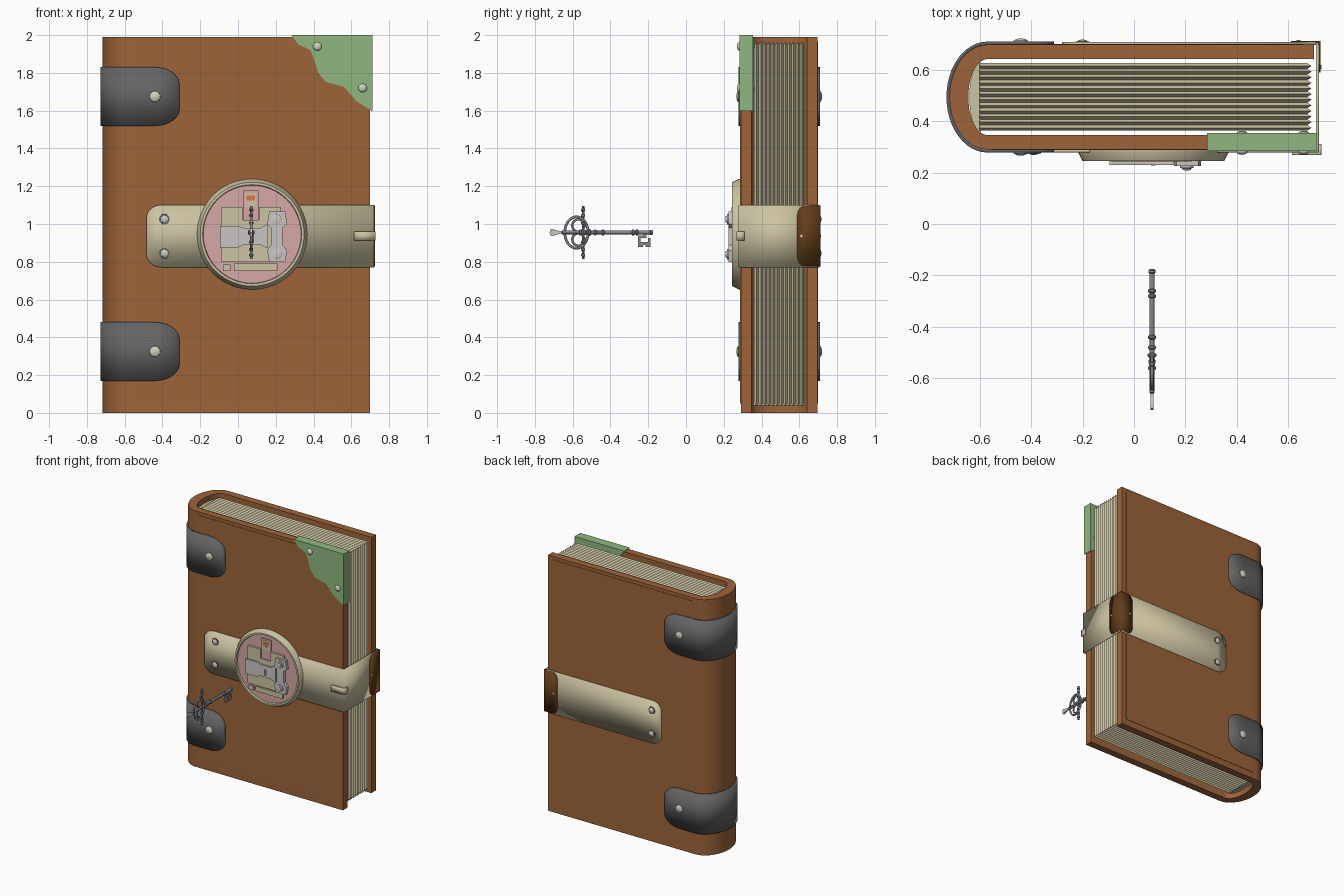
import bpy, bmesh
from math import sin, cos, pi, sqrt
from mathutils import Vector

if "Cube" in bpy.data.objects:
    bpy.data.objects.remove(bpy.data.objects["Cube"])


def material(name, r, g, b):
    m = bpy.data.materials.new(name)
    m.use_nodes = True
    col = [(c / 255) ** 2.2 for c in (r, g, b)] + [1]
    m.diffuse_color = col
    m.node_tree.nodes["Principled BSDF"].inputs["Base Color"].default_value = col
    return m


leather = material("brown leather", 156, 100, 60)
cream = material("cream", 203, 194, 160)
iron = material("dark iron", 100, 100, 100)
green = material("green metal", 142, 182, 127)
dark = material("dark brown leather", 98, 63, 33)
pink = material("pink enamel", 214, 166, 166)
silver = material("pale silver", 200, 196, 194)
steel = material("key steel", 135, 135, 140)
pearl = material("rivet pearl", 212, 207, 192)
orange = material("orange enamel", 215, 120, 70)


def finish(name, bm, mat):
    bmesh.ops.remove_doubles(bm, verts=bm.verts, dist=1e-5)
    bmesh.ops.recalc_face_normals(bm, faces=bm.faces)
    me = bpy.data.meshes.new(name)
    bm.to_mesh(me)
    bm.free()
    ob = bpy.data.objects.new(name, me)
    bpy.context.collection.objects.link(ob)
    me.materials.append(mat)
    return ob


def prism(name, pts, lo, hi, mat, axis="y"):
    """Extrude a 2D outline along y (outline in x, z), z (x, y) or x (y, z)."""
    place = {"y": lambda p, t: (p[0], t, p[1]),
             "z": lambda p, t: (p[0], p[1], t),
             "x": lambda p, t: (t, p[0], p[1])}[axis]
    bm = bmesh.new()
    a, b = [[bm.verts.new(place(p, t)) for p in pts] for t in (lo, hi)]
    bm.faces.new(a)
    bm.faces.new(b)
    for i in range(len(pts)):
        j = (i + 1) % len(pts)
        bm.faces.new((a[i], a[j], b[j], b[i]))
    return finish(name, bm, mat)


def rect(x0, x1, z0, z1):
    return [(x0, z0), (x1, z0), (x1, z1), (x0, z1)]


def lathe(name, profile, origin, mat, axis=(0, 1, 0), n=24):
    """Revolve (radius, distance) pairs about an axis through origin."""
    ax = Vector(axis)
    u = ax.orthogonal().normalized()
    v = ax.cross(u)
    bm = bmesh.new()
    rings = [[bm.verts.new(Vector(origin) + ax * t + (u * cos(2 * pi * k / n)
              + v * sin(2 * pi * k / n)) * max(r, 1e-7)) for k in range(n)]
             for r, t in profile]
    for a, b in zip(rings, rings[1:]):
        for k in range(n):
            bm.faces.new((a[k], a[k - 1], b[k - 1], b[k]))
    return finish(name, bm, mat)


def rivet(name, x, y, z, r, out, mat=pearl, h=0.02):
    dome = [(r * cos(a * pi / 8), h * sin(a * pi / 8)) for a in range(5)]
    lathe(name, [(r, -0.006)] + dome, (x, y, z), mat, (0, out, 0), 16)


def wrap(name, path, halves, zc, mat, thick=0.012):
    """A band standing along a plan path, with its own half height at each point."""
    bm = bmesh.new()
    cols = [[bm.verts.new((x, y, zc + s * h)) for s in (-1, 1)]
            for (x, y), h in zip(path, halves)]
    for a, b in zip(cols, cols[1:]):
        bm.faces.new((a[0], b[0], b[1], a[1]))
    ob = finish(name, bm, mat)
    mod = ob.modifiers.new("thickness", "SOLIDIFY")
    mod.thickness, mod.offset, mod.use_even_offset = thick, 0, True
    return ob


def tube(name, pts, r, mat, closed=True):
    cu = bpy.data.curves.new(name, "CURVE")
    cu.dimensions, cu.bevel_depth, cu.bevel_resolution = "3D", r, 2
    cu.use_fill_caps = True
    sp = cu.splines.new("POLY")
    sp.points.add(len(pts) - 1)
    for p, q in zip(sp.points, pts):
        p.co = (*q, 1)
    sp.use_cyclic_u = closed
    ob = bpy.data.objects.new(name, cu)
    bpy.context.collection.objects.link(ob)
    cu.materials.append(mat)


# Book cover: a U-shaped section running round the spine
FRONT, BACK, EDGE, SPINE = 0.29, 0.697, 0.70, -0.57
MID, HALF = (FRONT + BACK) / 2, (BACK - FRONT) / 2


def u_path(off, rx, ends):
    arc = [(SPINE - (rx + off) * sin(a * pi / 24), MID - (HALF + off) * cos(a * pi / 24))
           for a in range(25)]
    return ([(x, MID - HALF - off) for x in ends] + arc
            + [(x, MID + HALF + off) for x in reversed(ends)])


prism("cover", u_path(0, 0.147, [EDGE]) + u_path(-0.056, 0.13, [EDGE])[::-1], 0, 1.99, leather, "z")
for side, y, out in (("front", FRONT, -1), ("back", BACK, 1)):
    prism(side + "_cover_panel", rect(-0.55, 0.66, 0.05, 1.965), y, y + out * 0.003, leather)

# Page block: pleated on the three open sides, rounded at the spine
bm = bmesh.new()
SHEETS = 12
rings = []
for i in range(2 * SHEETS + 1):
    d = 0.016 * ((i + 1) % 2)
    y = 0.363 + 0.262 * i / (2 * SHEETS)
    rings.append([bm.verts.new((x, y, z)) for x, z in rect(-0.6, 0.69 - d, 0.035 + d, 1.965 - d)])
for a, b in zip(rings, rings[1:]):
    for k in range(4):
        bm.faces.new((a[k], a[k - 1], b[k - 1], b[k]))
bm.faces.new(rings[0])
bm.faces.new(rings[-1])
finish("pages", bm, cream)
prism("page_spine", [(-0.595 - 0.045 * sin(a * pi / 12), MID - 0.135 * cos(a * pi / 12))
                     for a in range(13)], 0.04, 1.95, cream, "z")


def rounded(path, x_end, h, rx, ry):
    out = []
    for x, _ in path:
        t = 1 - min(max(abs(x - x_end) / rx, 0), 1)
        out.append(h - ry * (1 - sqrt(1 - t * t)))
    return out


# Iron hinges wrapped round the spine
steps = [-0.31 - 0.13 * (1 - cos(k * pi / 20)) for k in range(11)]
for label, z in (("upper", 1.675), ("lower", 0.325)):
    path = u_path(0.006, 0.147, steps)
    wrap(label + "_hinge", path, rounded(path, -0.31, 0.155, 0.13, 0.09), z, iron)
    rivet(label + "_hinge_front_rivet", -0.44, FRONT - 0.01, z, 0.03, -1, h=0.014)
    rivet(label + "_hinge_back_rivet", -0.44, BACK + 0.01, z, 0.03, 1, h=0.014)

# Strap: front and fore edge, then the back half and its dark clasp
ease = [0.08 * (1 - cos(k * pi / 16)) for k in range(9)]
path = [(-0.485 + e, FRONT - 0.006) for e in ease] + [(0.714, FRONT - 0.006), (0.714, BACK)]
wrap("front_strap", path, rounded(path, -0.485, 0.165, 0.08, 0.07), 0.936, cream)
path = [(-0.28 + e, BACK + 0.004) for e in ease] + [(0.708, BACK + 0.004)]
wrap("back_strap", path, rounded(path, -0.28, 0.165, 0.08, 0.07), 0.936, cream)
e = [0.04 * (1 - cos(k * pi / 12)) for k in range(7)]
wrap("clasp", [(0.72, 0.588 + k) for k in e] + [(0.72, 0.707)] + [(0.61 + k, 0.707) for k in e[::-1]],
     [0.1 + 0.06 * sin(k * pi / 12) for k in range(7)] + [0.162]
     + [0.1 + 0.06 * sin(k * pi / 12) for k in range(6, -1, -1)], 0.936, dark, 0.01)
lathe("clasp_stud", [(0.008, 0), (0.008, 0.004), (0, 0.005)], (0.724, 0.61, 0.936), pearl, (1, 0, 0), 10)
lathe("clasp_back_stud", [(0.008, 0), (0.008, 0.004), (0, 0.005)], (0.64, 0.711, 0.936), pearl, n=10)
wrap("strap_tab", [(0.615, 0.273), (0.723, 0.273), (0.723, 0.31)], [0.024] * 3, 0.936, cream, 0.01)
for z in (0.845, 1.025):
    for side, x, y, out in (("front", -0.39, FRONT - 0.012, -1), ("back", -0.2, BACK + 0.01, 1)):
        lathe(side + "_strap_washer", [(0.028, 0), (0.028, 0.003), (0, 0.003)], (x, y, z), iron, (0, out, 0))
        rivet(side + "_strap_rivet", x, y, z, 0.021, out, h=0.01)

# Green corner guard over the front board
prism("corner_guard", [(0.283, 2), (0.32, 1.95), (0.385, 1.92), (0.426, 1.8), (0.463, 1.752),
                       (0.56, 1.727), (0.627, 1.65), (0.712, 1.597), (0.712, 2)], 0.283, 0.354, green)
for x, z in ((0.42, 1.94), (0.66, 1.72)):
    rivet("corner_rivet", x, 0.283, z, 0.023, -1, h=0.014)
    rivet("corner_inner_rivet", x, 0.354, z, 0.02, 1, h=0.008)

# Lock: rim, enamel dial and stepped plates
CX, CZ = 0.075, 0.946
lathe("lock_rim", [(0.293, 0.29), (0.293, 0.28), (0.275, 0.244), (0.262, 0.244), (0.258, 0.262)],
      (CX, 0, CZ), cream, n=48)
lathe("lock_dial", [(0.261, 0.262), (0.261, 0.258), (0, 0.258)], (CX, 0, CZ), pink, n=48)
for name, box, front, mat in (
        ("lock_plate_left", (-0.088, 0.025, 0.8, 1.09), 0.242, cream),
        ("lock_plate_right", (0.11, 0.225, 0.8, 1.09), 0.242, cream),
        ("lock_plate_base", (0.025, 0.11, 0.8, 1.02), 0.242, cream),
        ("lock_slot", (0.027, 0.108, 1.02, 1.178), 0.25, pink),
        ("lock_emblem", (0.038, 0.098, 1.09, 1.165), 0.247, cream),
        ("emblem_top", (0.045, 0.091, 1.125, 1.15), 0.243, orange),
        ("emblem_base", (0.058, 0.078, 1.095, 1.12), 0.243, silver),
        ("lock_sill", (-0.02, 0.21, 0.752, 0.79), 0.246, cream),
        ("lock_foot", (-0.08, -0.04, 0.752, 0.785), 0.246, cream)):
    prism(name, rect(*box), 0.26, front, mat)
prism("lock_bolt", [(-0.095, 0.875), (0, 0.875), (0.03, 0.89), (0.12, 0.89), (0.16, 0.87), (0.16, 1),
                    (0.12, 0.98), (0.03, 0.98), (0, 0.99), (-0.095, 0.99)], 0.25, 0.23, silver)
prism("lock_bracket", [(0.165, 0.8), (0.25, 0.8), (0.26, 0.86), (0.235, 0.89), (0.235, 0.98),
                       (0.26, 1), (0.25, 1.065), (0.165, 1.065), (0.155, 1), (0.175, 0.98),
                       (0.175, 0.89), (0.155, 0.86)], 0.25, 0.226, silver)
prism("keyhole", rect(0.066, 0.084, 0.905, 0.95), 0.232, 0.228, iron)
for z in (0.84, 1.025):
    lathe("bracket_knob", [(0.027, 0), (0.027, 0.008), (0.017, 0.01), (0.017, 0.016), (0, 0.018)],
          (0.205, 0.226, z), silver, (0, -1, 0), 16)

# Key: turned shaft, toothed bit, looped bow and pointed tail
KX, KZ = 0.07, 0.955


def turned(name, length, r, collars, origin, axis):
    prof = [(0, 0), (r, 0)]
    for t, big in collars:
        prof += [(r, t - 0.008), (big, t - 0.004), (big, t + 0.004), (r, t + 0.008)]
    lathe(name, prof + [(r, length), (0, length)], origin, steel, axis, 12)


turned("key_shaft", 0.475, 0.011, [(0.09, 0.016), (0.115, 0.015), (0.14, 0.018), (0.17, 0.016),
       (0.21, 0.016), (0.37, 0.016), (0.39, 0.016), (0.465, 0.014)], (KX, -0.65, KZ), (0, 1, 0))
prism("key_bit", [(-0.255, 0.94), (-0.255, 0.878), (-0.228, 0.878), (-0.228, 0.89), (-0.215, 0.89),
                  (-0.215, 0.878), (-0.187, 0.878), (-0.187, 0.925), (-0.2, 0.925), (-0.2, 0.905),
                  (-0.24, 0.905), (-0.24, 0.925), (-0.21, 0.925), (-0.21, 0.95), (-0.225, 0.95),
                  (-0.225, 0.94)], KX - 0.006, KX + 0.006, steel, "x")
turned("key_cross_rod", 0.28, 0.007, [(0.02, 0.012), (0.05, 0.011), (0.09, 0.012), (0.19, 0.012),
       (0.23, 0.011), (0.26, 0.012)], (KX, -0.545, KZ - 0.14), (0, 0, 1))


def loop(cy, cz, ry, rz):
    return [(KX, cy + ry * cos(k * pi / 16), cz + rz * sin(k * pi / 16)) for k in range(32)]


tube("key_bow", loop(-0.58, KZ, 0.062, 0.083), 0.007, steel)
for s in (-1, 1):
    tube("key_bow_loop", loop(-0.57, KZ + s * 0.037, 0.032, 0.032), 0.006, steel)
lathe("key_tail", [(0, 0), (0.011, 0.01), (0.008, 0.03), (0.011, 0.04)], (KX, -0.665, KZ), steel, n=12)
prism("key_tip", [(-0.655, KZ - 0.004), (-0.655, KZ + 0.004), (-0.715, KZ + 0.02), (-0.722, KZ),
                  (-0.715, KZ - 0.02)], KX - 0.006, KX + 0.006, silver, "x")

# Smooth shading with sharp edges kept
for ob in bpy.context.scene.objects:
    if ob.type == "MESH" and ob.name != "pages":
        bpy.ops.object.select_all(action="DESELECT")
        ob.select_set(True)
        bpy.context.view_layer.objects.active = ob
        bpy.ops.object.shade_smooth_by_angle(angle=pi / 6)
